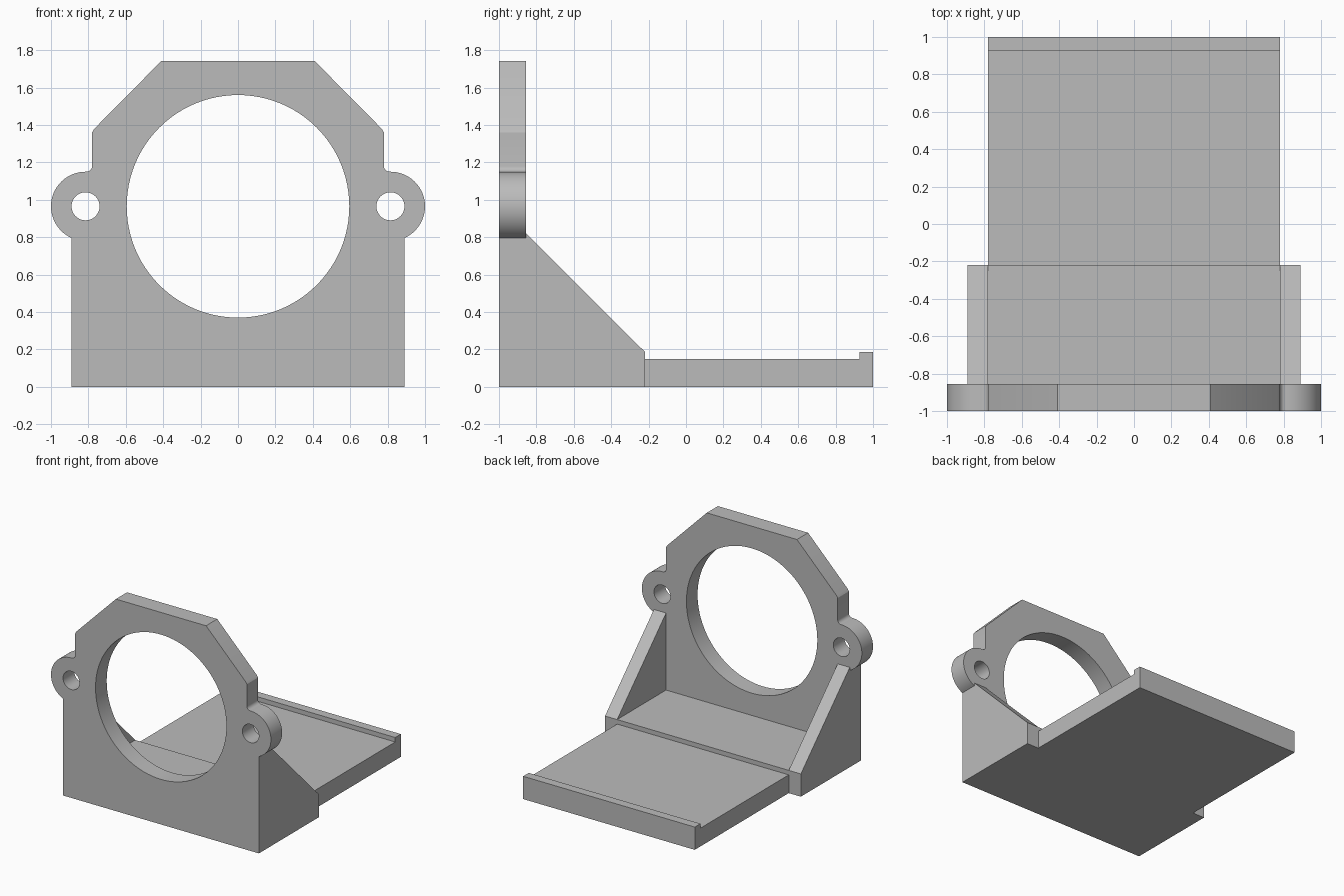
import bpy, bmesh
from math import radians, sin, cos
from mathutils import Vector

cube = bpy.data.objects.get("Cube")
if cube:
    bpy.data.objects.remove(cube, do_unlink=True)

grey = bpy.data.materials.new("plain grey")
grey.use_nodes = True
colour = (0.5, 0.5, 0.5, 1)
grey.diffuse_color = colour
grey.node_tree.nodes["Principled BSDF"].inputs["Base Color"].default_value = colour


def prism(name, points, axis, start, end):
    """Extrude a closed profile along x (points are y, z) or y (points are x, z)."""
    place = (lambda p: (start, *p)) if axis == "x" else (lambda p: (p[0], start, p[1]))
    offset = Vector((end - start, 0, 0)) if axis == "x" else Vector((0, end - start, 0))
    bm = bmesh.new()
    face = bm.faces.new([bm.verts.new(place(p)) for p in points])
    extruded = bmesh.ops.extrude_face_region(bm, geom=[face], use_keep_orig=True)["geom"]
    bmesh.ops.translate(bm, vec=offset,
                        verts=[g for g in extruded if isinstance(g, bmesh.types.BMVert)])
    bmesh.ops.recalc_face_normals(bm, faces=bm.faces)
    mesh = bpy.data.meshes.new(name)
    bm.to_mesh(mesh)
    bm.free()
    mesh.materials.append(grey)
    obj = bpy.data.objects.new(name, mesh)
    bpy.context.collection.objects.link(obj)
    return obj


def arc(cx, cz, r, a0, a1, steps):
    angles = [radians(a0 + (a1 - a0) * i / steps) for i in range(steps + 1)]
    return [(cx + r * cos(a), cz + r * sin(a)) for a in angles]


def drill(target, name, cx, radius, steps):
    """Cut a round hole through the plate."""
    circle = arc(cx, HOLE_Z, radius, 0, 360, steps)[:-1]
    cutter = prism(name, circle, "y", FRONT - 0.1, PLATE_BACK + 0.1)
    mod = target.modifiers.new(name, "BOOLEAN")
    mod.operation = "DIFFERENCE"
    mod.solver = "EXACT"
    mod.object = cutter
    bpy.context.view_layer.objects.active = target
    bpy.ops.object.modifier_apply(modifier=name)
    bpy.data.objects.remove(cutter, do_unlink=True)


FRONT, PLATE_BACK, GUSSET_BACK = -1, -0.855, -0.22
HOLE_Z, EAR_X = 0.965, 0.815
INNER, OUTER = 0.78, 0.89

# Upright plate: right half outline with ear, mirrored to the other side
half = [(OUTER, 0)]
half += arc(EAR_X, HOLE_Z, 0.185, -66, 90, 28)
half += arc(0.81, 1.18, 0.03, 270, 180, 5)
half += [(INNER, 1.36), (0.77, 1.378), (0.41, 1.742)]
outline = half + [(-x, z) for x, z in reversed(half)]
plate = prism("upright_plate", outline, "y", FRONT, PLATE_BACK)

# Large opening and the two ear holes
drill(plate, "opening_cutter", 0, 0.595, 96)
for side in (-1, 1):
    drill(plate, "ear_hole_cutter", side * EAR_X, 0.075, 32)

bpy.ops.object.select_all(action="DESELECT")
plate.select_set(True)
bpy.context.view_layer.objects.active = plate
bpy.ops.object.shade_smooth_by_angle(angle=radians(25))

# Base tray with raised front floor and a lip at the back
prism("base_tray", [(PLATE_BACK, 0), (1, 0), (1, 0.187), (0.927, 0.187), (0.927, 0.15),
                    (GUSSET_BACK, 0.15), (GUSSET_BACK, 0.187), (PLATE_BACK, 0.187)],
      "x", -INNER, INNER)

# Sloping gussets bracing the plate
for side, label in ((1, "left"), (-1, "right")):
    prism(label + "_gusset", [(PLATE_BACK, 0), (GUSSET_BACK, 0), (GUSSET_BACK, 0.187),
                              (PLATE_BACK, 0.82)], "x", side * INNER, side * OUTER)
